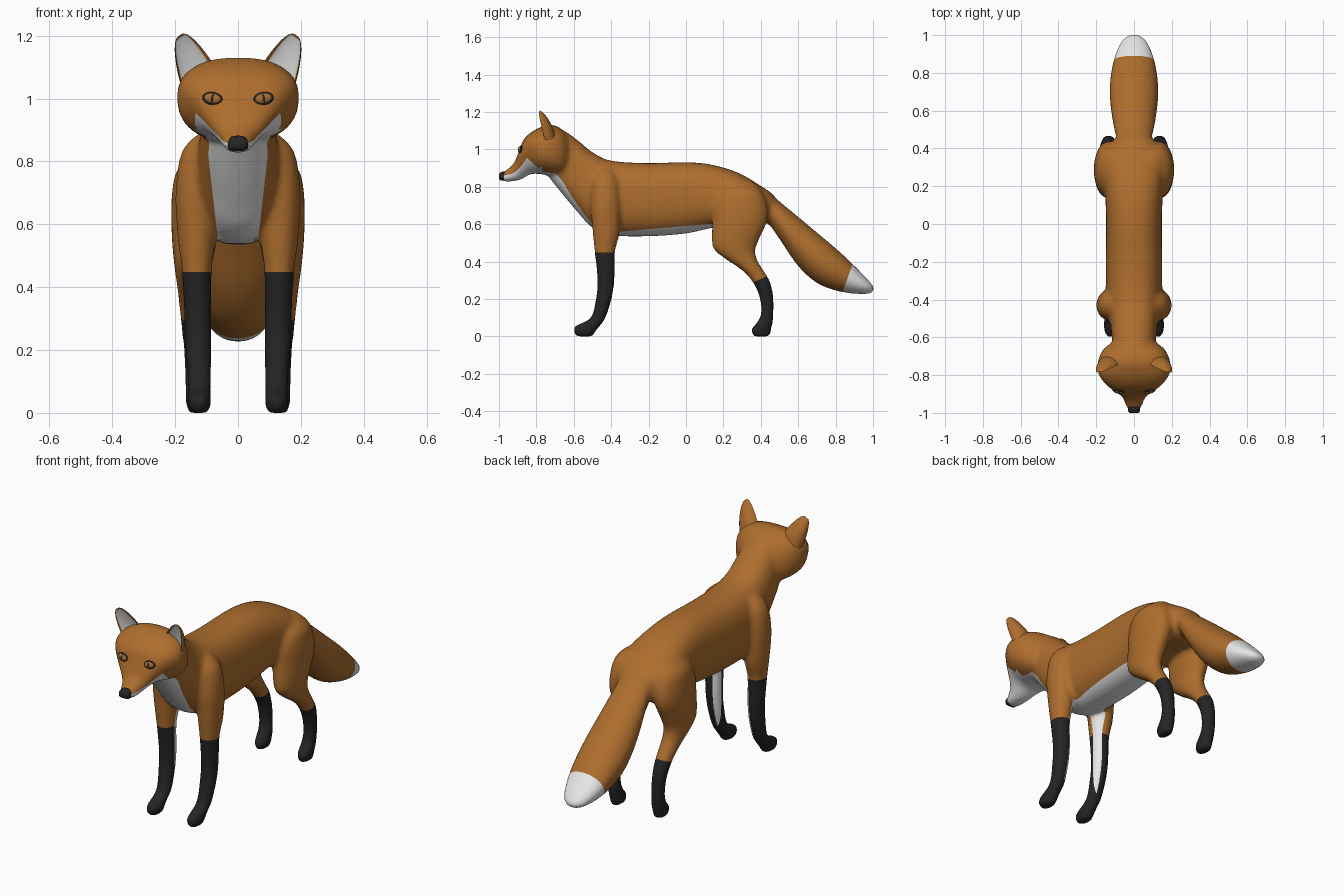
import bpy, bmesh, math
from mathutils import Vector, Matrix
from mathutils.bvhtree import BVHTree

cube = bpy.data.objects.get("Cube")
if cube:
    bpy.data.objects.remove(cube)


def material(name, r, g, b):
    m = bpy.data.materials.new(name)
    m.use_nodes = True
    m.diffuse_color = (r, g, b, 1)
    bsdf = m.node_tree.nodes["Principled BSDF"]
    bsdf.inputs["Base Color"].default_value = (r, g, b, 1)
    bsdf.inputs["Roughness"].default_value = 0.8
    return m


ORANGE = material("orange fur", 0.42, 0.155, 0.027)
WHITE = material("white fur", 0.8, 0.8, 0.8)
BLACK = material("black fur", 0.018, 0.018, 0.018)
AMBER = material("amber iris", 0.4, 0.155, 0.027)


def make_object(name, bm, mats):
    me = bpy.data.meshes.new(name)
    bm.to_mesh(me)
    bm.free()
    for m in mats:
        me.materials.append(m)
    me.shade_smooth()
    ob = bpy.data.objects.new(name, me)
    bpy.context.collection.objects.link(ob)
    return ob


def refine(rows, steps=4):
    """Smooth spline through rows of numbers."""
    rows = [Vector(r) for r in rows]
    out = []
    for i in range(len(rows) - 1):
        a, b = rows[i], rows[i + 1]
        p = rows[max(i - 1, 0)]
        n = rows[min(i + 2, len(rows) - 1)]
        for k in range(steps):
            t = k / steps
            out.append(a + (b - p) * (t / 2) + (p * 2 - a * 5 + b * 4 - n) * (t * t / 2)
                       + (a * 3 - p - b * 3 + n) * (t ** 3 / 2))
    return out + [rows[-1]]


def skin_rings(bm, rings):
    """Bridge closed rings of points into a capped tube."""
    vs = [[bm.verts.new(p) for p in ring] for ring in rings]
    n = len(vs[0])
    faces = []
    for a, b in zip(vs, vs[1:]):
        faces += [bm.faces.new((a[i], a[(i + 1) % n], b[(i + 1) % n], b[i])) for i in range(n)]
    caps = [bm.faces.new(vs[0][::-1]), bm.faces.new(vs[-1])]
    bmesh.ops.recalc_face_normals(bm, faces=faces + caps)
    return faces


def oval(n=28, power=2.0):
    for i in range(n):
        t = 2 * math.pi * i / n
        c, s = math.cos(t), math.sin(t)
        yield (math.copysign(abs(c) ** (2 / power), c), math.copysign(abs(s) ** (2 / power), s))


def lengthwise(bm, rows, power=2.0):
    """Rows: y, top, bottom, half width, and optionally how much wider the top is."""
    rings = []
    for y, top, bot, w, *flare in refine(rows):
        k = sum(flare)
        rings.append([(w * c * (1 + k * s), y, (top + bot) / 2 + (top - bot) / 2 * s)
                      for c, s in oval(power=power)])
    skin_rings(bm, rings)


def upright(bm, rows, side):
    """Rows: z, centre y, centre x, half depth, half width."""
    skin_rings(bm, [[(side * (x + rx * c), y + ry * s, z) for c, s in oval()]
                    for z, y, x, ry, rx in refine(rows)])


bm = bmesh.new()
# Torso and neck
lengthwise(bm, [(-.74, 1.07, .86, .08), (-.66, 1.10, .76, .11), (-.58, 1.05, .665, .12),
                (-.5, .985, .58, .13), (-.4, .94, .54, .147), (-.2, .927, .535, .15),
                (0, .932, .55, .148), (.14, .918, .58, .152), (.28, .875, .6, .16),
                (.4, .805, .6, .14), (.46, .765, .62, .09)], 2.4)
# Head and muzzle
lengthwise(bm, [(-.61, 1.04, .88, .09, 0), (-.66, 1.105, .86, .16, 0), (-.72, 1.132, .86, .19, 0),
                (-.78, 1.118, .868, .192, .08), (-.83, 1.09, .868, .16, .25),
                (-.87, 1.05, .845, .118, .35), (-.893, .99, .835, .088, .3),
                (-.92, .927, .83, .06, .1), (-.96, .89, .826, .044, 0),
                (-.99, .868, .835, .03, 0)], 2.4)
# Tail
lengthwise(bm, [(.36, .8, .64, .07), (.44, .778, .6, .088), (.5, .722, .52, .106),
                (.6, .64, .375, .122), (.7, .556, .285, .13), (.8, .472, .245, .122),
                (.88, .398, .23, .105), (.95, .328, .226, .078), (.985, .29, .23, .052),
                (1.003, .268, .24, .025)])
FRONT_LEG = [(.89, -.43, .09, .04, .035), (.83, -.43, .118, .07, .062), (.7, -.43, .135, .08, .064),
             (.55, -.427, .132, .072, .06), (.45, -.434, .131, .055, .048), (.3, -.428, .128, .046, .044),
             (.2, -.44, .126, .043, .042), (.1, -.47, .123, .041, .038), (.055, -.527, .123, .068, .037),
             (.025, -.543, .123, .06, .037), (0, -.54, .123, .045, .028)]
HIND_LEG = [(.83, .3, .085, .06, .04), (.775, .29, .118, .115, .075), (.7, .288, .132, .145, .078),
            (.62, .288, .136, .148, .077), (.53, .267, .14, .13, .069), (.47, .259, .143, .114, .06),
            (.42, .289, .143, .088, .054), (.36, .35, .143, .06, .047), (.3, .398, .141, .049, .043),
            (.22, .428, .137, .039, .038), (.13, .435, .134, .034, .036), (.075, .422, .131, .043, .037),
            (.04, .403, .13, .055, .037), (0, .404, .13, .046, .03)]
for side in (-1, 1):
    upright(bm, FRONT_LEG, side)
    upright(bm, HIND_LEG, side)

# Fuse everything into one continuous smooth body
draft = make_object("body_draft", bm, [])
remesh = draft.modifiers.new("fuse", "REMESH")
remesh.mode = "VOXEL"
remesh.voxel_size = 0.011
soften = draft.modifiers.new("soften", "SMOOTH")
soften.factor = 0.5
soften.iterations = 12
fused = bpy.data.meshes.new_from_object(draft.evaluated_get(bpy.context.evaluated_depsgraph_get()))
bpy.data.objects.remove(draft)
bm = bmesh.new()
bm.from_mesh(fused)
bpy.data.meshes.remove(fused)
for f in bm.faces:
    f.material_index = 0


def paint(slot, *planes):
    """Cut along the planes and colour the faces on the inner side of all of them."""
    faces = list(bm.faces)
    limits = []
    for co, no in planes:
        limits.append((Vector(co), Vector(no).normalized()))
        geom = set(faces)
        for f in faces:
            geom.update(f.edges)
            geom.update(f.verts)
        bmesh.ops.bisect_plane(bm, geom=list(geom), dist=1e-5,
                               plane_co=limits[-1][0], plane_no=limits[-1][1])
        faces = [f for f in bm.faces if all((f.calc_center_median() - c).dot(n) > 0 for c, n in limits)]
    for f in faces:
        f.material_index = slot


def below(y0, z0, y1, z1):
    """Plane keeping what lies under a line drawn from front to back in side view."""
    return ((0, y0, z0), (0, z1 - z0, y0 - y1))


def ahead(y):
    return ((0, y, 0), (0, -1, 0))


def behind(y):
    return ((0, y, 0), (0, 1, 0))


# Black legs, white tail tip
paint(2, below(-1, .448, 0, .448), ahead(-.3))
paint(2, below(.35, .285, .44, .325), ahead(.5), behind(.2))
paint(1, ((0, .865, .315), (0, .14, -.05)))
# White chest and belly
paint(1, below(-.74, .925, -.43, .555), ahead(-.43), behind(-.79),
      ((.098, 0, .85), (-.31, 0, .035)), ((-.098, 0, .85), (.31, 0, .035)))
paint(1, below(-.36, .56, .14, .602), behind(-.43), ahead(.15),
      ((.11, 0, 0), (-1, 0, 0)), ((-.11, 0, 0), (1, 0, 0)))
# White jaw and cheeks
paint(1, below(-1, .853, -.86, .885), ahead(-.77))
for side in (-1, 1):
    paint(1, ((0, 0, .85), (0, 0, 1)), below(-.84, .945, -.755, .87), ahead(-.75),
          ((side * .045, 0, .862), (side * .088, 0, -.085)))

surface = BVHTree.FromBMesh(bm)
body = make_object("body", bm, [ORANGE, WHITE, BLACK])


def ellipsoid(name, mat, matrix, radii):
    b = bmesh.new()
    bmesh.ops.create_uvsphere(b, u_segments=24, v_segments=14, radius=1,
                              matrix=matrix @ Matrix.Diagonal((*radii, 1)))
    return make_object(name, b, [mat])


# Nose
b = bmesh.new()
lengthwise(b, [(-.955, .876, .838, .022, 0), (-.968, .882, .834, .031, -.1),
               (-.99, .878, .834, .031, -.1), (-1, .866, .842, .022, 0)], 3)
make_object("nose", b, [BLACK])

EAR = [(0, .062, .05), (.35, .053, .045), (.7, .039, .032), (.92, .024, .016), (1, .012, .006)]
for side, label in ((1, "left"), (-1, "right")):
    # Ear: a cupped shell with a white hollow facing forward
    b = bmesh.new()
    base, tip = Vector((.126, -.745, 1.07)), Vector((.184, -.785, 1.2))
    across, back = Vector((.8, -.1, -.55)).normalized(), Vector((.4, .9, .1)).normalized()
    rings = []
    for s, w, d in refine(EAR):
        mid = base.lerp(tip, s)
        ring = [mid + across * (w * c) + back * (d * k if k > 0 else -d * .4 * k) for c, k in oval(24)]
        rings.append([(p.x * side, p.y, p.z) for p in ring])
    walls = skin_rings(b, rings)
    for i, f in enumerate(walls):
        column, row = i % 24, i // 24
        if 14 <= column < 22 and row < len(rings) - 4:
            f.material_index = 1
    ear = make_object(label + "_ear", b, [ORANGE, WHITE])
    ear.data.set_sharp_from_angle(angle=math.radians(50))

    # Eye: dark rim, iris and upright pupil, slanted up towards the outside
    hit, normal, _, _ = surface.ray_cast(Vector((side * .081, -2, 1.0)), Vector((0, 1, 0)))
    out = (normal + Vector((0, -1, 0))).normalized()
    right = Vector((0, 0, 1)).cross(out).normalized()
    up = out.cross(right)
    frame = Matrix((right, up, out)).transposed().to_4x4()
    slant = Matrix.Rotation(side * math.radians(10), 4, "Z")
    for part, mat, lift, radii in (("eye_rim", BLACK, 0, (.033, .021, .010)),
                                   ("iris", AMBER, .003, (.027, .0165, .011)),
                                   ("pupil", BLACK, .005, (.007, .0155, .0105))):
        ellipsoid(label + "_" + part, mat, Matrix.Translation(hit + out * lift) @ frame @ slant, radii)
